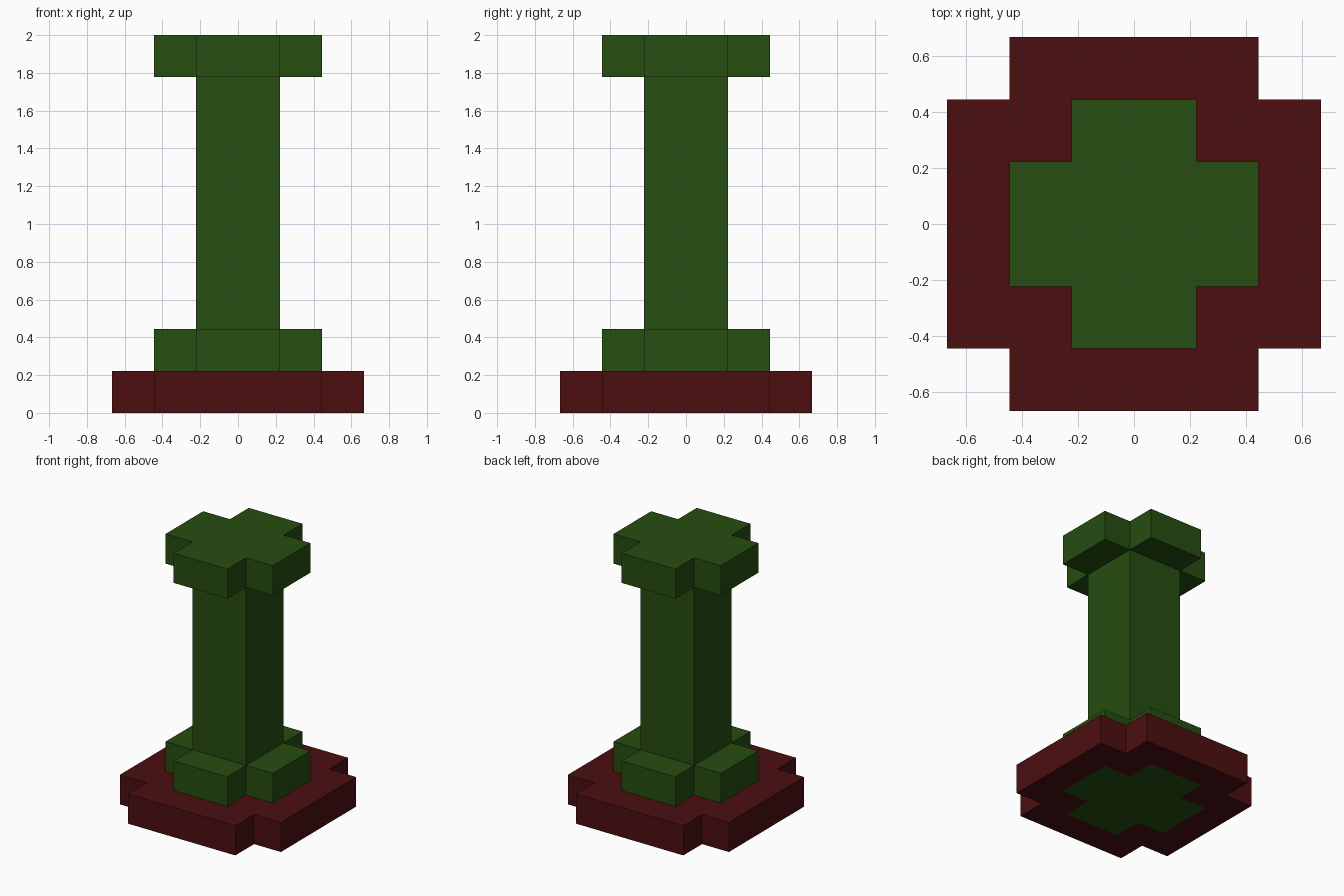
import bpy, bmesh

if "Cube" in bpy.data.objects:
    bpy.data.objects.remove(bpy.data.objects["Cube"])

U = 2 / 9  # block size


def material(name, rgb):
    m = bpy.data.materials.new(name)
    m.diffuse_color = (*rgb, 1)
    m.use_nodes = True
    m.node_tree.nodes["Principled BSDF"].inputs["Base Color"].default_value = m.diffuse_color
    return m


GREEN = material("dark green", (0.019, 0.074, 0.005))
RED = material("dark red", (0.072, 0.0045, 0.005))


def cross(a, b):
    """Plus-shaped outline, counter-clockwise: arm reach a, arm half width b."""
    quarter = [(a, b), (b, b), (b, a)]
    pts = []
    for _ in range(4):
        pts += quarter
        quarter = [(-y, x) for x, y in quarter]
    return pts


def square(a):
    return [(a, -a), (a, a), (-a, a), (-a, -a)]


def prism(name, outline, z0, z1, mat, caps=True, hole=None):
    """Extrude an outline (in blocks); a hole gives ring-shaped caps."""
    bm = bmesh.new()

    def loop(pts, z):
        return [bm.verts.new((x * U, y * U, z * U)) for x, y in pts]

    def bridge(lo, hi):
        n = len(lo)
        for i in range(n):
            j = (i + 1) % n
            bm.faces.new((lo[i], lo[j], hi[j], hi[i]))

    low, high = loop(outline, z0), loop(outline, z1)
    bridge(low, high)
    if hole:
        bridge(high, loop(hole, z1))
        bridge(loop(hole, z0), low)
    elif caps:
        bm.faces.new(high)
        bm.faces.new(low[::-1])
    me = bpy.data.meshes.new(name)
    bm.to_mesh(me)
    bm.free()
    me.materials.append(mat)
    ob = bpy.data.objects.new(name, me)
    bpy.context.collection.objects.link(ob)
    return ob


# Red base plate surrounding the green foot, which shows through underneath
prism("base", cross(3, 2), 0, 1, RED, hole=cross(2, 1))
prism("foot", cross(2, 1), 0, 2, GREEN)
# Square shaft between foot and capital
prism("column", square(1), 2, 8, GREEN, caps=False)
prism("capital", cross(2, 1), 8, 9, GREEN)
